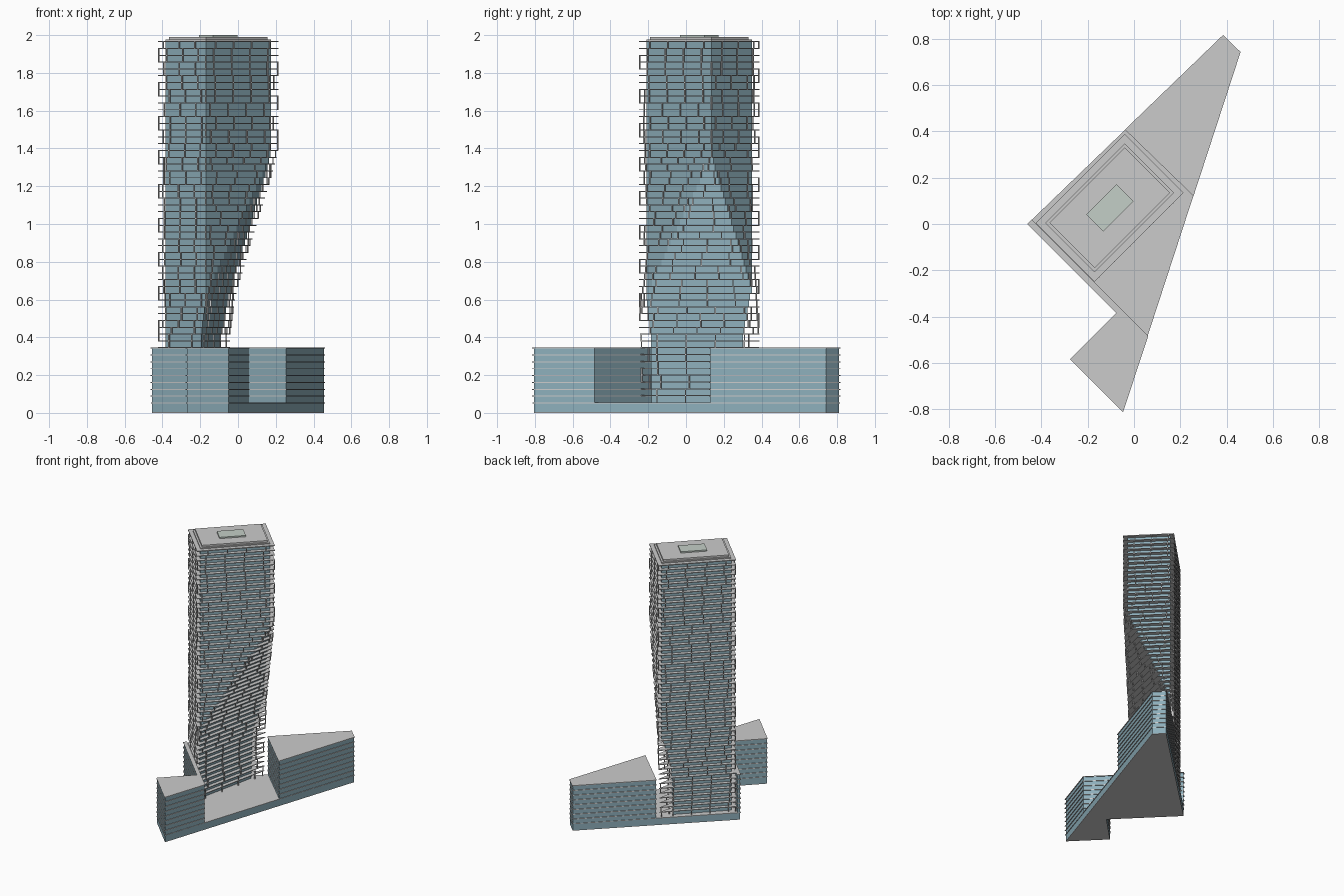
import bpy, bmesh, math, random
from mathutils import Vector

if "Cube" in bpy.data.objects:
    bpy.data.objects.remove(bpy.data.objects["Cube"])

random.seed(4)


def material(name, rgb):
    m = bpy.data.materials.new(name)
    m.diffuse_color = (*rgb, 1)
    m.use_nodes = True
    m.node_tree.nodes["Principled BSDF"].inputs["Base Color"].default_value = m.diffuse_color
    return m


glass = material("glass", (0.27, 0.43, 0.50))
plant = material("plant_room", (0.55, 0.62, 0.57))


def prism(bm, pts, z0, z1):
    lo = [bm.verts.new((p[0], p[1], z0)) for p in pts]
    hi = [bm.verts.new((p[0], p[1], z1)) for p in pts]
    bm.faces.new(lo[::-1])
    bm.faces.new(hi)
    n = len(pts)
    for i in range(n):
        j = (i + 1) % n
        bm.faces.new((lo[i], lo[j], hi[j], hi[i]))


def finish(bm, name, mat=None):
    bmesh.ops.recalc_face_normals(bm, faces=bm.faces)
    me = bpy.data.meshes.new(name)
    bm.to_mesh(me)
    bm.free()
    ob = bpy.data.objects.new(name, me)
    bpy.context.collection.objects.link(ob)
    if mat:
        me.materials.append(mat)
    return ob


def grow(pts, d):
    """Mitred offset of a counter-clockwise outline."""
    out = []
    for i, p in enumerate(pts):
        p = Vector(p)
        a = (p - Vector(pts[i - 1])).normalized()
        b = (Vector(pts[(i + 1) % len(pts)]) - p).normalized()
        na, nb = Vector((a.y, -a.x)), Vector((b.y, -b.x))
        out.append(p + (na + nb) * (d / max(0.25, 1 + na.dot(nb))))
    return out


def clip(pts, n, d):
    """Keep the part of the outline where p.n <= d."""
    out = []
    for i, q in enumerate(pts):
        p = pts[i - 1]
        dp, dq = p.dot(n) - d, q.dot(n) - d
        if (dp <= 0) != (dq <= 0):
            out.append(p.lerp(q, dp / (dp - dq)))
        if dq <= 0:
            out.append(q)
    return out


# Podium base and its wings
BASE_Z, WING_Z = 0.055, 0.345
base = [(-0.455, 0), (-0.07, -0.385), (-0.27, -0.585), (-0.05, -0.805),
        (0.455, 0.742), (0.385, 0.81)]
north = [(-0.032, 0.408), (0.255, 0.13), (0.455, 0.742), (0.385, 0.81)]
south = [(-0.455, 0), (-0.07, -0.385), (-0.27, -0.585), (-0.05, -0.805),
         (0.056, -0.485), (-0.442, 0.013)]

bm = bmesh.new()
prism(bm, base, 0.004, BASE_Z - 0.003)
finish(bm, "podium_base", glass)
bm = bmesh.new()
prism(bm, base, 0, 0.004)
prism(bm, grow(base, 0.004), BASE_Z - 0.004, BASE_Z)
finish(bm, "podium_base_slabs")

for name, outline in (("north_wing", north), ("south_wing", south)):
    walls, slabs = bmesh.new(), bmesh.new()
    step = (WING_Z - BASE_Z) / 8
    prism(walls, outline, BASE_Z, WING_Z - 0.003)
    for k in range(1, 9):
        z = BASE_Z + k * step
        prism(slabs, grow(outline, 0.005), z - 0.005, z)
    finish(walls, name + "_walls", glass)
    finish(slabs, name + "_slabs")

# Tower plan: a rotated rectangle, sliced on the east side by a leaning cut
C = Vector((-0.105, 0.07))
A = Vector((1, 1)).normalized()
B = Vector((1, -1)).normalized()
CUT = Vector((0.977, -0.211))
LEAN = [(0, -0.156), (0.4, -0.150), (0.62, -0.117), (1.0, 0.018),
        (1.25, 0.11), (1.42, 0.16), (2.1, 0.4)]


def lean(z):
    for (z0, d0), (z1, d1) in zip(LEAN, LEAN[1:]):
        if z <= z1:
            return d0 + (d1 - d0) * (z - z0) / (z1 - z0)


def plan(z, extra=0.0):
    la, lb = 0.244 + extra, 0.152 + extra
    rect = [C - A * la - B * lb, C - A * la + B * lb,
            C + A * la + B * lb, C + A * la - B * lb]
    return clip(rect, CUT, lean(z) + extra)


# Tower floors, balcony slabs and the posts that link slab edges
body, slabs, posts = bmesh.new(), bmesh.new(), bmesh.new()
levels = [BASE_Z + k * 0.03625 for k in range(8)]
levels += [WING_Z + k * 0.036 for k in range(46)]
TH, PW = 0.005, 0.003
phase = [random.random() for _ in range(8)]
for k, (z0, z1) in enumerate(zip(levels, levels[1:])):
    prism(body, plan(z0), z0, z1)
    if k:
        prism(slabs, plan(z0, 0.028), z0 - TH / 2, z0 + TH / 2)
    if k % 2 == 0:
        phase = [random.random() for _ in range(8)]
    ring = plan(z0, 0.025)
    for i, p in enumerate(ring):
        q = ring[(i + 1) % len(ring)]
        length = (q - p).length
        count = max(1, round(length / 0.14))
        spots = [(s + 0.25 + 0.5 * phase[i]) / count for s in range(count)]
        if (k + i) % 5 in (0, 1):
            spots.append(0.0)
        u = (q - p).normalized()
        n = Vector((u.y, -u.x))
        for f in spots:
            m = p.lerp(q, f)
            prism(posts, [m - u * PW - n * PW, m - u * PW + n * PW,
                          m + u * PW + n * PW, m + u * PW - n * PW][::-1], z0, z1)
prism(slabs, plan(1.965, 0.028), 1.9625, 1.969)
finish(body, "tower_floors", glass)
finish(slabs, "balcony_slabs")
finish(posts, "balcony_posts")

# Roof tier and plant room
bm = bmesh.new()
prism(bm, plan(1.98, -0.001), 1.969, 1.977)
prism(bm, plan(1.98, -0.014), 1.977, 1.99)
finish(bm, "roof_tier")
bm = bmesh.new()
prism(bm, [C + A * a + B * b for a, b in
           ((-0.092, -0.052), (-0.092, 0.052), (0.092, 0.052), (0.092, -0.052))],
      1.99, 2.0)
finish(bm, "roof_plant_room", plant)
